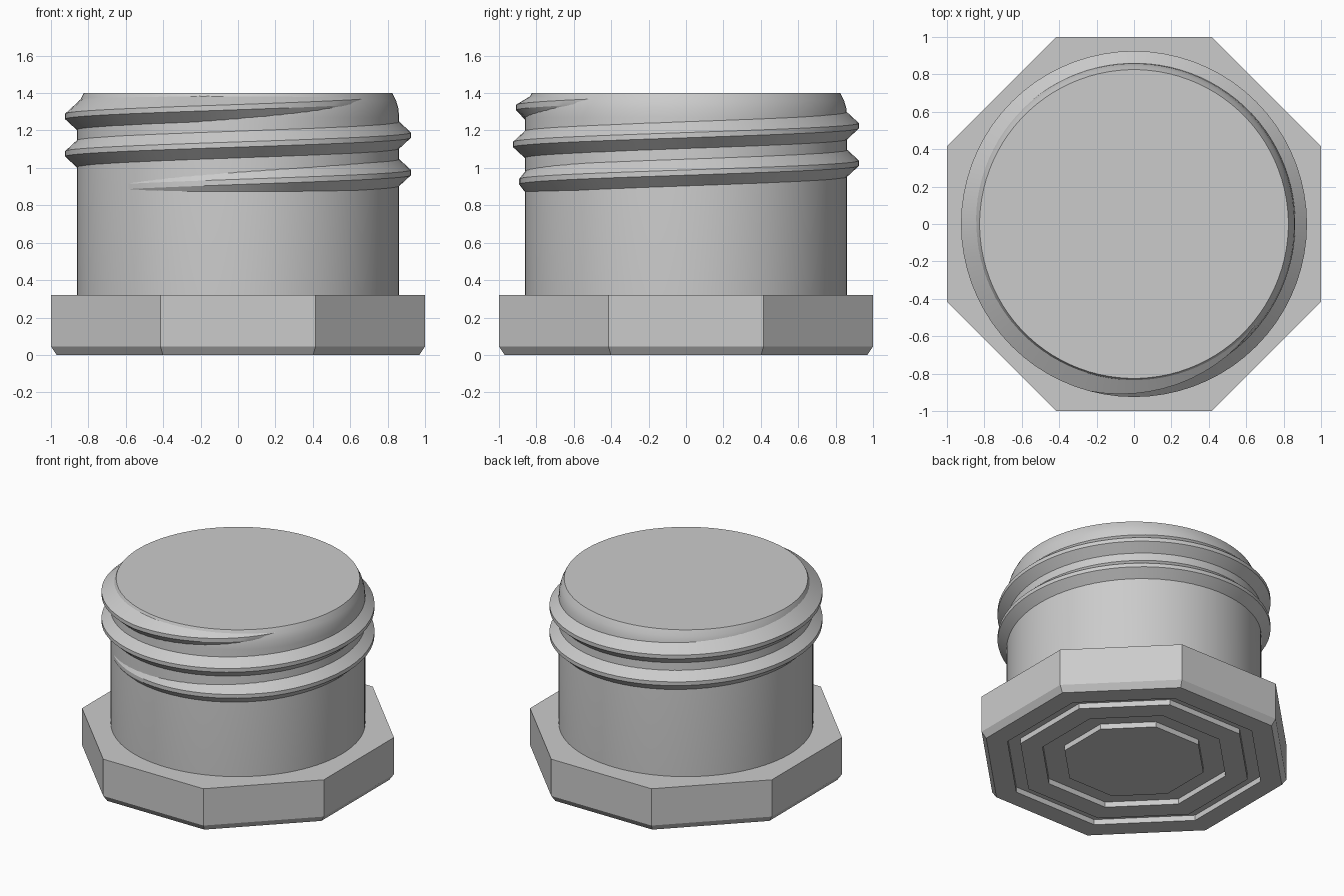
import bpy
import bmesh
import math

cube = bpy.data.objects.get("Cube")
if cube:
    bpy.data.objects.remove(cube, do_unlink=True)

# Single plain grey material
grey = bpy.data.materials.new("plain_grey")
grey.use_nodes = True
colour = (0.6, 0.6, 0.6, 1)
grey.diffuse_color = colour
grey.node_tree.nodes["Principled BSDF"].inputs["Base Color"].default_value = colour


def loft(name, rings, closed, smooth):
    """Skin a list of equal point rings, capping both ends."""
    bm = bmesh.new()
    loops = [[bm.verts.new(p) for p in ring] for ring in rings]
    n = len(loops[0])
    for a, b in zip(loops, loops[1:]):
        for i in range(n if closed else n - 1):
            j = (i + 1) % n
            bm.faces.new((a[i], a[j], b[j], b[i]))
    bm.faces.new(loops[0][::-1])
    bm.faces.new(loops[-1])
    bmesh.ops.recalc_face_normals(bm, faces=bm.faces)
    mesh = bpy.data.meshes.new(name)
    bm.to_mesh(mesh)
    bm.free()
    mesh.materials.append(grey)
    obj = bpy.data.objects.new(name, mesh)
    bpy.context.collection.objects.link(obj)
    if smooth:
        bpy.ops.object.select_all(action="DESELECT")
        obj.select_set(True)
        bpy.context.view_layer.objects.active = obj
        bpy.ops.object.shade_smooth_by_angle(angle=math.radians(25))
    return obj


def turned(name, profile, sides, smooth):
    """Stack regular polygons given as (distance to flat, height)."""
    step = 2 * math.pi / sides
    rings = []
    for flat, z in profile:
        r = flat / math.cos(step / 2)
        rings.append([(r * math.cos((i + 0.5) * step), r * math.sin((i + 0.5) * step), z)
                      for i in range(sides)])
    return loft(name, rings, True, smooth)


# Octagonal flange with a bevelled foot and two grooves underneath
DEPTH = 0.04
flange = [(0.455, 0), (0.455, DEPTH), (0.6, DEPTH), (0.6, 0),
          (0.745, 0), (0.745, DEPTH), (0.83, DEPTH), (0.83, 0),
          (0.97, 0), (1, 0.045), (1, 0.32)]
turned("octagonal_flange", flange, 8, False)

# Round plug body with a rounded-in top edge
TOP = 1.4
body = [(0.862, 0.31), (0.862, 1.27), (0.857, 1.32), (0.845, 1.36), (0.825, TOP)]
turned("plug_body", body, 96, True)

# Helical thread that fades in and out at its ends
PITCH, CREST, ROOT = 0.2, 0.925, 0.81
START, END = -145, 700
section = [(-0.12, 0), (-0.014, 1), (0.014, 1), (0.12, 0)]
rings = []
for deg in range(START, END + 1, 5):
    a = math.radians(deg)
    middle = 0.975 + PITCH * deg / 360
    fade_in = min(1, (deg - START) / 105)
    fade_out = min(1, (END - deg) / 85)
    crest = CREST - 0.07 * (1 - fade_in) - 0.105 * (1 - fade_out)
    ring = []
    for dz, on_crest in section:
        r = crest if on_crest else ROOT
        ring.append((r * math.cos(a), r * math.sin(a), min(middle + dz, TOP - 0.003)))
    rings.append(ring)
loft("screw_thread", rings, True, True)
